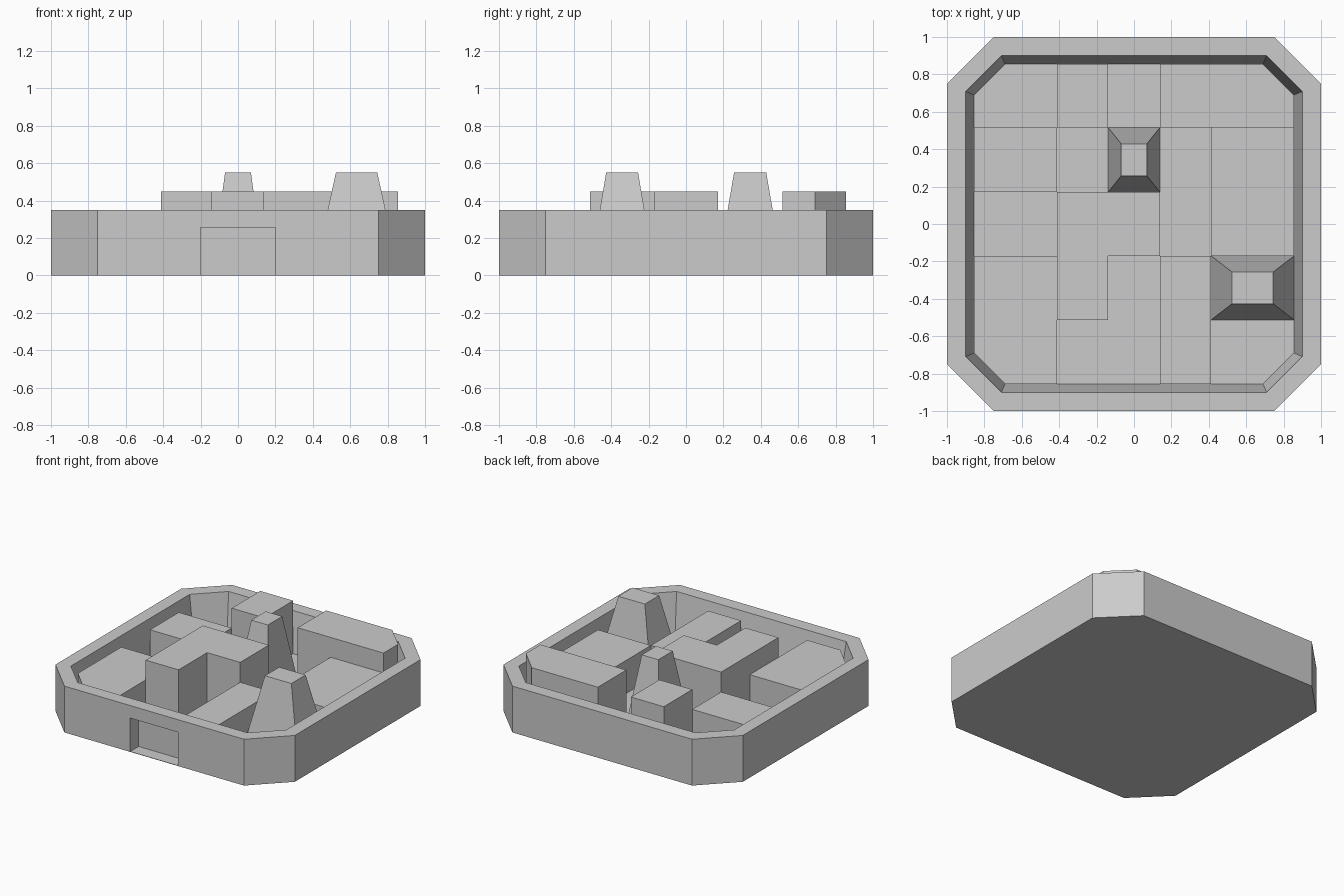
import bpy, bmesh

if "Cube" in bpy.data.objects:
    bpy.data.objects.remove(bpy.data.objects["Cube"])

FLOOR, LOW, HIGH, PEAK = 0.05, 0.30, 0.45, 0.55
XS = [-0.855, -0.413, -0.138, 0.138, 0.413, 0.855]
YS = [-0.855, -0.512, -0.171, 0.171, 0.515, 0.855]
CUT = 0.69  # chamfer start on the inner floor


def loft(name, rings):
    """Closed solid from a stack of matching (points, z) rings."""
    bm = bmesh.new()
    loops = [[bm.verts.new((x, y, z)) for x, y in pts] for pts, z in rings]
    n = len(loops[0])
    for a, b in zip(loops, loops[1:]):
        for i in range(n):
            j = (i + 1) % n
            bm.faces.new((a[i], a[j], b[j], b[i]))
    bm.faces.new(loops[0][::-1])
    bm.faces.new(loops[-1])
    bmesh.ops.recalc_face_normals(bm, faces=bm.faces)
    mesh = bpy.data.meshes.new(name)
    bm.to_mesh(mesh)
    bm.free()
    obj = bpy.data.objects.new(name, mesh)
    bpy.context.collection.objects.link(obj)
    return obj


def octagon(inset):
    a, c = 1 - inset, 0.75 - 0.414 * inset
    return [(c, -a), (a, -c), (a, c), (c, a), (-c, a), (-a, c), (-a, -c), (-c, -a)]


def rect(x0, y0, x1, y1):
    return [(x0, y0), (x1, y0), (x1, y1), (x0, y1)]


def cells(i0, j0, i1, j1):
    return rect(XS[i0], YS[j0], XS[i1], YS[j1])


def block(name, pts, top):
    return loft(name, [(pts, FLOOR), (pts, top)])


def tower(name, pts):
    cx = sum(p[0] for p in pts) / 4
    cy = sum(p[1] for p in pts) / 4
    small = [((x + cx) / 2, (y + cy) / 2) for x, y in pts]
    return loft(name, [(pts, FLOOR), (small, PEAK)])


# Octagonal tray with sloping inner walls
tray = loft("walled_tray", [(octagon(0), 0), (octagon(0), 0.35),
                            (octagon(0.1), 0.35), (octagon(0.145), FLOOR)])

# Gate recess in the front wall
gate = rect(-0.2, -1.2, 0.2, -0.9)
cutter = loft("gate_cutter", [(gate, 0.003), (gate, 0.255)])
cutter.hide_render = True
mod = tray.modifiers.new("gate", "BOOLEAN")
mod.operation, mod.solver, mod.object = "DIFFERENCE", "EXACT", cutter
bpy.context.view_layer.objects.active = tray
bpy.ops.object.modifier_apply(modifier=mod.name)
bpy.data.objects.remove(cutter)

# Low blocks
fl = cells(0, 0, 1, 2)
block("front_left_block", [(-CUT, YS[0]), *fl[1:], (XS[0], -CUT)], LOW)
block("left_block", cells(0, 3, 1, 4), LOW)
block("right_block", cells(4, 2, 5, 4), LOW)
block("front_block", cells(3, 0, 4, 2), LOW)

# High blocks
block("back_block", cells(1, 4, 2, 5), HIGH)
br = cells(3, 4, 5, 5)
block("back_right_block", [br[0], br[1], (XS[5], CUT), (CUT, YS[5]), br[3]], HIGH)
block("central_l_block", [(XS[1], YS[1]), (XS[2], YS[1]), (XS[2], YS[2]),
                          (XS[3], YS[2]), (XS[3], YS[3]), (XS[1], YS[3])], HIGH)

# Tapered towers
tower("inner_tower", cells(2, 3, 3, 4))
tower("corner_tower", cells(4, 1, 5, 2))
